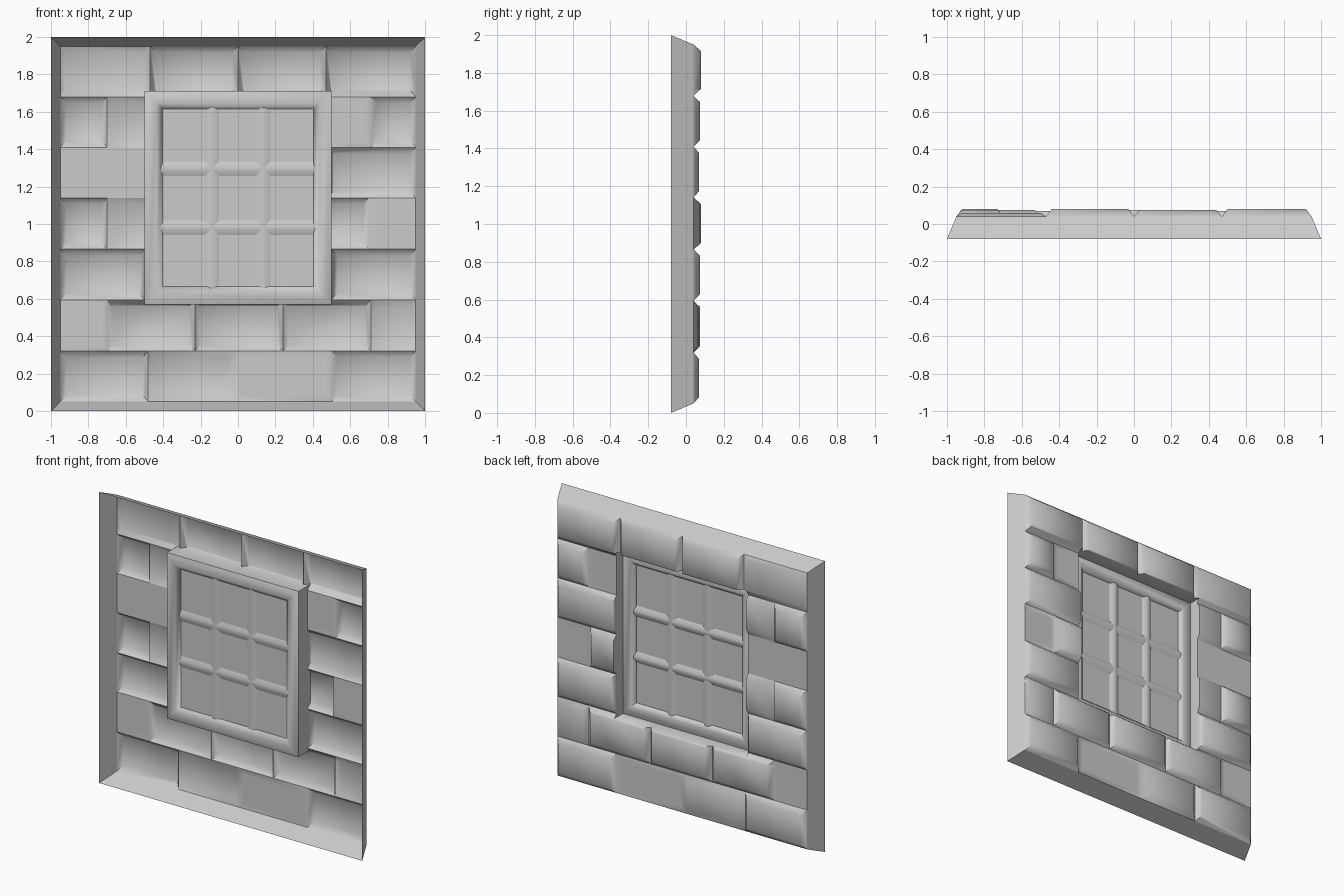
import bpy, bmesh

if "Cube" in bpy.data.objects:
    bpy.data.objects.remove(bpy.data.objects["Cube"])

WX, WZ0, WZ1 = 0.5, 0.57, 1.71      # window opening
BASE = 0.04                          # mortar depth


def finish(name, bm, angle=0.96, flip=True):
    bmesh.ops.remove_doubles(bm, verts=bm.verts, dist=0.0005)
    if flip:
        bmesh.ops.recalc_face_normals(bm, faces=bm.faces)
    me = bpy.data.meshes.new(name)
    bm.to_mesh(me)
    bm.free()
    ob = bpy.data.objects.new(name, me)
    bpy.context.collection.objects.link(ob)
    bpy.ops.object.select_all(action='DESELECT')
    ob.select_set(True)
    bpy.context.view_layer.objects.active = ob
    bpy.ops.object.shade_smooth_by_angle(angle=angle)
    return ob


def rect(bm, x0, x1, z0, z1, y):
    return [bm.verts.new(p) for p in
            ((x0, y, z0), (x0, y, z1), (x1, y, z1), (x1, y, z0))]


def bridge(bm, a, b):
    n = len(a)
    for i in range(n):
        j = (i + 1) % n
        bm.faces.new((a[i], a[j], b[j], b[i]))


# Brick shell: joints in x and brick face depth for every course
rows_z = [0.05, 0.32, 0.595, 0.865, 1.14, 1.41, 1.68, 1.95]
courses = [
    ([-.95, -.48, -.02, .5, .95], [.07, .065, BASE, .07]),
    ([-.95, -.7, -.23, .24, .71, .95], [BASE, .07, .075, .07, .06]),
    ([-.95, -.5, 0, .5, .95], [.075, .07, .07, .075]),
    ([-.95, -.7, -.45, .45, .7, .95], [.08, .06, .07, .075, BASE]),
    ([-.95, -.45, 0, .48, .95], [BASE, .07, .07, .07]),
    ([-.95, -.7, -.45, .45, .71, .95], [.075, .06, .07, BASE, .075]),
    ([-.95, -.47, 0, .47, .95], [.06, .08, .075, .08]),
]
bm = bmesh.new()
for r, (xs, depths) in enumerate(courses):
    z0, z1 = rows_z[r], rows_z[r + 1]
    for x0, x1, y in zip(xs, xs[1:], depths):
        outer = rect(bm, x0, x1, z0, z1, BASE)
        inner = rect(bm, x0 + .03, x1 - .03, z0 + .035, z1 - .035, y)
        bridge(bm, outer, inner)
        bm.faces.new(inner)

# Cut the window opening out of the bricks
for co, no in (((WX, 0, 0), (1, 0, 0)), ((-WX, 0, 0), (1, 0, 0)),
               ((0, 0, WZ0), (0, 0, 1)), ((0, 0, WZ1), (0, 0, 1))):
    bmesh.ops.bisect_plane(bm, geom=bm.verts[:] + bm.edges[:] + bm.faces[:],
                           plane_co=co, plane_no=no, dist=0.0005)
gone = []
for f in bm.faces:
    c = f.calc_center_median()
    if abs(c.x) < WX and WZ0 < c.z < WZ1:
        gone.append(f)
bmesh.ops.delete(bm, geom=gone, context='FACES')

# Opening walls running from the cut brick edge to the frame
cut = []
for e in bm.edges:
    if len(e.link_faces) == 1:
        m = (e.verts[0].co + e.verts[1].co) / 2
        d = (e.verts[0].co - e.verts[1].co)
        on_x = abs(abs(m.x) - WX) < .001 and abs(d.x) < .001 and WZ0 - .001 < m.z < WZ1 + .001
        on_z = min(abs(m.z - WZ0), abs(m.z - WZ1)) < .001 and abs(d.z) < .001 and abs(m.x) < WX + .001
        if on_x or on_z:
            cut.append(e)
ext = bmesh.ops.extrude_edge_only(bm, edges=cut)
for v in ext['geom']:
    if isinstance(v, bmesh.types.BMVert):
        v.co.y = -0.03

# Sloping border, open toward the front
bridge(bm, rect(bm, -1, 1, 0, 2, -.08), rect(bm, -.95, .95, .05, 1.95, BASE))
finish("brick_wall", bm)

# Window frame: a rounded section carried round the opening
section = [(0, -.03), (0, -.058), (.02, -.07), (.065, -.07), (.095, -.045),
           (.095, -.035), (.07, -.01), (.035, -.01)]
bm = bmesh.new()
loops = [rect(bm, -WX + i, WX - i, WZ0 + i, WZ1 - i, y) for i, y in section]
for a, b in zip(loops, loops[1:] + loops[:1]):
    bridge(bm, a, b)
finish("window_frame", bm)

# Glazing bars: shallow ridged strips
bars = [(-.14, None), (.135, None), (None, 1.295), (None, .98)]
shape = [(-.038, -.04), (-.012, -.05), (.012, -.05),
         (.038, -.04), (.012, -.025), (-.012, -.025)]
for n, (x, z) in enumerate(bars):
    bm = bmesh.new()
    if x is not None:
        ends = [[bm.verts.new((x + o, y, e)) for o, y in shape] for e in (.65, 1.63)]
    else:
        ends = [[bm.verts.new((e, y, z + o)) for o, y in shape] for e in (-.42, .42)]
    bridge(bm, *ends)
    finish("glazing_bar_%d" % n, bm)

# Window pane
bm = bmesh.new()
bm.faces.new(rect(bm, -.42, .42, .65, 1.63, -.04))
finish("window_pane", bm, flip=False)
